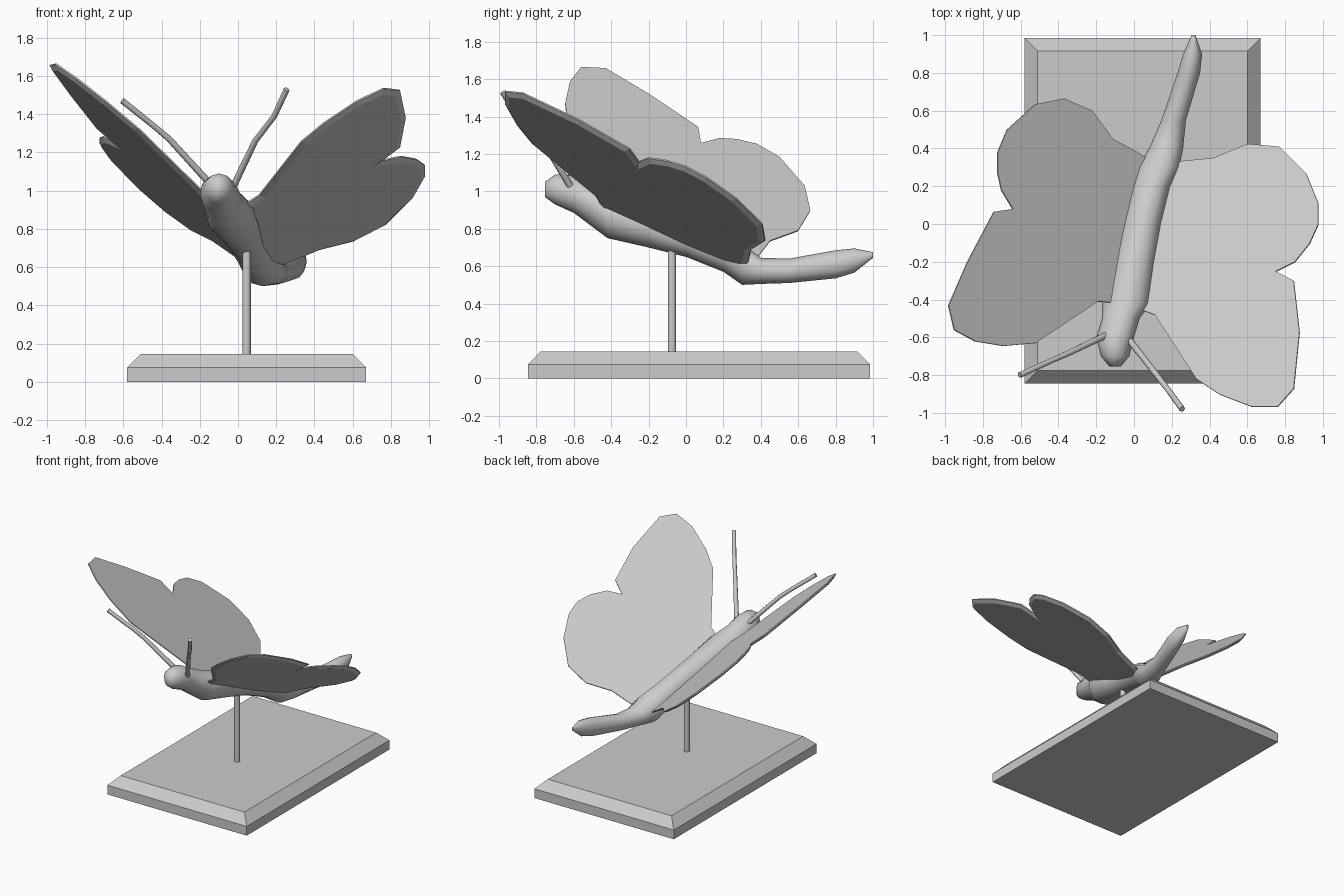
import bpy
import bmesh
from math import cos, sin, pi
from mathutils import Vector

if "Cube" in bpy.data.objects:
    bpy.data.objects.remove(bpy.data.objects["Cube"], do_unlink=True)

grey = bpy.data.materials.new("plain grey")
grey.use_nodes = True
grey.diffuse_color = (0.6, 0.6, 0.6, 1)
grey.node_tree.nodes["Principled BSDF"].inputs["Base Color"].default_value = (0.6, 0.6, 0.6, 1)


def finish(bm, name, smooth=False):
    """Turn a bmesh into a named object with the shared material."""
    bmesh.ops.recalc_face_normals(bm, faces=bm.faces)
    mesh = bpy.data.meshes.new(name)
    bm.to_mesh(mesh)
    bm.free()
    mesh.materials.append(grey)
    obj = bpy.data.objects.new(name, mesh)
    bpy.context.collection.objects.link(obj)
    if smooth:
        bpy.ops.object.select_all(action="DESELECT")
        obj.select_set(True)
        bpy.context.view_layer.objects.active = obj
        bpy.ops.object.shade_smooth_by_angle(angle=pi / 3)
    return obj


def loft(bm, rings):
    """Skin a list of point rings and cap both ends."""
    loops = [[bm.verts.new(point) for point in ring] for ring in rings]
    count = len(loops[0])
    for lower, upper in zip(loops, loops[1:]):
        for i in range(count):
            j = (i + 1) % count
            bm.faces.new((lower[i], lower[j], upper[j], upper[i]))
    first = bm.faces.new(loops[0][::-1])
    last = bm.faces.new(loops[-1])
    return first, last


def tube(name, path, radii, sides=8):
    """Round tube following a path."""
    path = [Vector(point) for point in path]
    rings = []
    for i, (centre, radius) in enumerate(zip(path, radii)):
        along = path[min(i + 1, len(path) - 1)] - path[max(i - 1, 0)]
        turn = Vector((0, 0, 1)).rotation_difference(along)
        rings.append([
            centre + turn @ Vector((radius * cos(2 * pi * k / sides), radius * sin(2 * pi * k / sides), 0))
            for k in range(sides)
        ])
    bm = bmesh.new()
    loft(bm, rings)
    return finish(bm, name, smooth=True)


def wing(name, outline, height, slope_x, slope_y):
    """Flat tilted plate with a bevelled rim on its underside."""
    normal = Vector((-slope_x, -slope_y, 1)).normalized()
    top = [Vector((x, y, height + slope_x * x + slope_y * y)) for x, y in outline]
    bm = bmesh.new()
    under, upper = loft(bm, [[p - normal * 0.008 for p in top], top])
    bmesh.ops.recalc_face_normals(bm, faces=bm.faces)
    bmesh.ops.inset_region(bm, faces=[under], thickness=0.03, depth=0.014, use_even_offset=True)
    bmesh.ops.triangulate(bm, faces=[f for f in bm.faces if len(f.verts) > 4])
    return finish(bm, name)


# Display base with a sloping upper edge
bm = bmesh.new()
base_rings = []
for inset, z in ((0, 0), (0, 0.075), (0.07, 0.145)):
    half_x, half_y = 0.625 - inset, 0.915 - inset
    base_rings.append([(0.045 + sx * half_x, 0.07 + sy * half_y, z)
                       for sx, sy in ((-1, -1), (1, -1), (1, 1), (-1, 1))])
loft(bm, base_rings)
finish(bm, "base")

# Support rod
tube("support_rod", [(0.045, -0.075, 0.14), (0.045, -0.075, 0.72)], [0.022, 0.022], sides=12)

# Body sections: y, centre x, centre z, half width, half height
sections = (
    (-0.755, -0.1, 1.01, 0.03, 0.04),
    (-0.7, -0.1, 1.01, 0.075, 0.08),
    (-0.6, -0.1, 0.985, 0.1, 0.1),
    (-0.5, -0.07, 0.92, 0.1, 0.11),
    (-0.42, -0.04, 0.87, 0.13, 0.12),
    (-0.2, 0, 0.81, 0.11, 0.11),
    (0, 0.04, 0.75, 0.1, 0.1),
    (0.2, 0.09, 0.67, 0.1, 0.1),
    (0.3, 0.13, 0.61, 0.11, 0.11),
    (0.4, 0.17, 0.575, 0.09, 0.07),
    (0.55, 0.21, 0.575, 0.065, 0.065),
    (0.8, 0.29, 0.61, 0.06, 0.075),
    (0.9, 0.31, 0.63, 0.05, 0.065),
    (1, 0.315, 0.66, 0.01, 0.015),
)
bm = bmesh.new()
loft(bm, [[(cx + rx * cos(pi * k / 6), y, cz + rz * sin(pi * k / 6)) for k in range(12)]
          for y, cx, cz, rx, rz in sections])
finish(bm, "body", smooth=True)

# Wings: each outline starts and ends inside the body
right_outline = [
    (-0.05, -0.42), (0.04, 0), (0.14, 0.3), (0.02, 0.38), (-0.11, 0.45), (-0.22, 0.6),
    (-0.37, 0.665), (-0.52, 0.635), (-0.67, 0.5), (-0.72, 0.38), (-0.72, 0.27),
    (-0.7, 0.18), (-0.64, 0.08), (-0.74, 0.065), (-0.88, -0.2), (-0.98, -0.43),
    (-0.95, -0.56), (-0.84, -0.62), (-0.69, -0.645), (-0.52, -0.63), (-0.19, -0.41),
]
left_outline = [
    (-0.05, -0.42), (0.11, -0.48), (0.33, -0.82), (0.45, -0.9), (0.62, -0.965),
    (0.76, -0.965), (0.845, -0.87), (0.875, -0.57), (0.845, -0.3), (0.75, -0.25),
    (0.85, -0.2), (0.93, -0.1), (0.975, 0), (0.975, 0.11), (0.91, 0.27), (0.77, 0.41),
    (0.6, 0.425), (0.42, 0.35), (0.26, 0.335), (0.14, 0.3), (0.04, 0),
]
wing("right_wing", right_outline, 0.754, -0.82, -0.237)
wing("left_wing", left_outline, 0.68, 0.469, -0.52)

# Antennae
thickness = [0.018, 0.016, 0.015, 0.016]
tube("right_antenna", [(-0.15, -0.59, 1.04), (-0.36, -0.69, 1.27), (-0.43, -0.72, 1.33), (-0.605, -0.8, 1.47)], thickness)
tube("left_antenna", [(-0.02, -0.62, 1.03), (0.09, -0.76, 1.26), (0.19, -0.89, 1.39), (0.255, -0.98, 1.53)], thickness)
